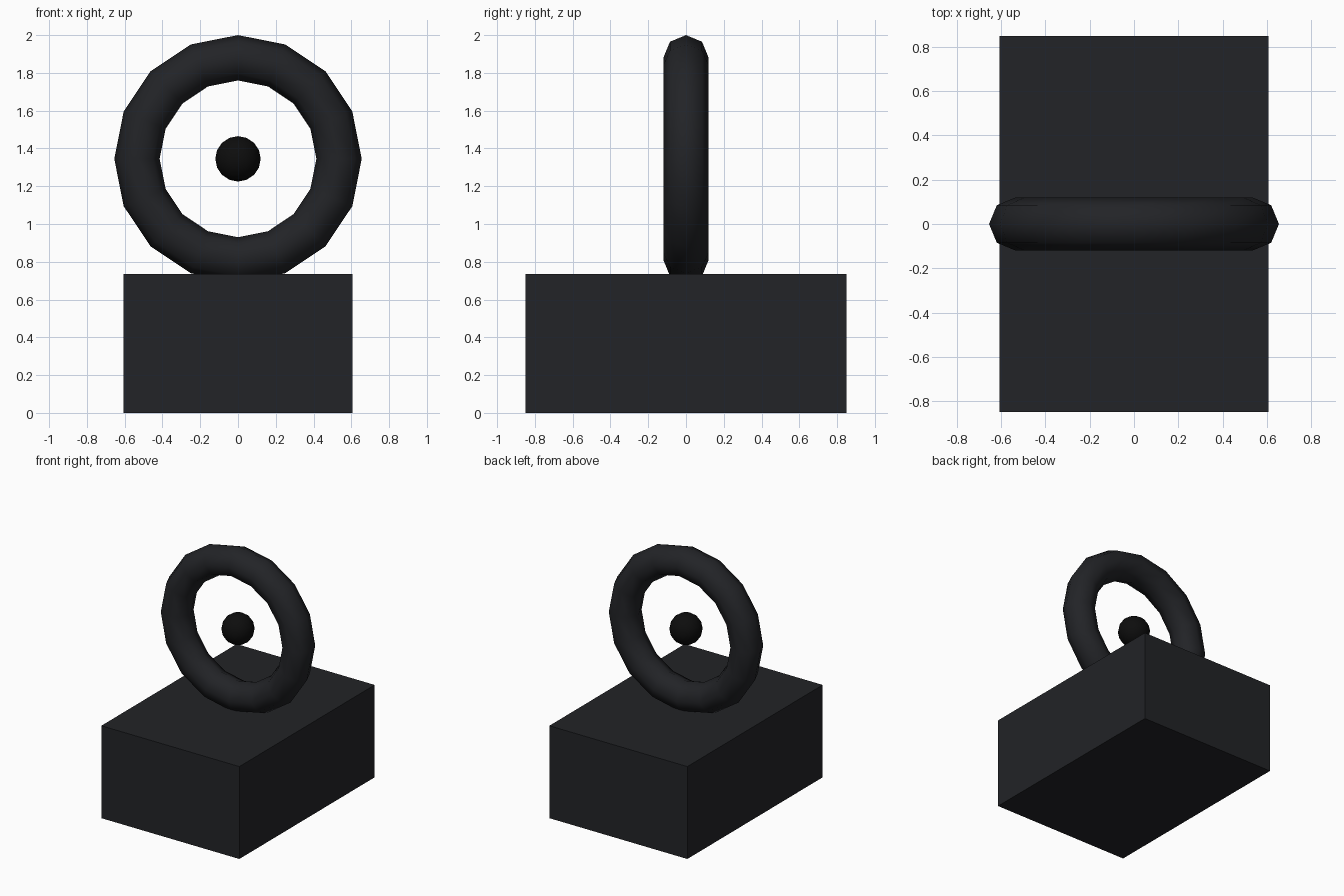
import bpy
import math

if "Cube" in bpy.data.objects:
    bpy.data.objects.remove(bpy.data.objects["Cube"])


def material(name, rgb):
    mat = bpy.data.materials.new(name)
    mat.diffuse_color = (*rgb, 1)
    mat.use_nodes = True
    mat.node_tree.nodes["Principled BSDF"].inputs["Base Color"].default_value = mat.diffuse_color
    return mat


def finish(name, mat, smooth):
    obj = bpy.context.object
    obj.name = name
    obj.data.materials.append(mat)
    if smooth:
        bpy.ops.object.shade_smooth()
    return obj


charcoal = material("charcoal", (0.016, 0.017, 0.02))
black = material("black", (0.004, 0.004, 0.004))

BASE_X, BASE_Y, BASE_Z = 1.214, 1.70, 0.735
RING_Z = 1.345

# Block base
bpy.ops.mesh.primitive_cube_add(size=1, location=(0, 0, BASE_Z / 2))
base = finish("base_block", charcoal, False)
base.scale = (BASE_X, BASE_Y, BASE_Z)
bpy.ops.object.transform_apply(location=False, rotation=False, scale=True)

# Upright ring, sunk slightly into the base
bpy.ops.mesh.primitive_torus_add(
    major_segments=16, minor_segments=8, major_radius=0.535, minor_radius=0.12,
    location=(0, 0, RING_Z), rotation=(math.pi / 2, 0, 0))
finish("upright_ring", charcoal, True)

# Ball floating at the ring centre
bpy.ops.mesh.primitive_uv_sphere_add(
    segments=16, ring_count=8, radius=0.12, location=(0, 0, RING_Z))
finish("centre_ball", black, True)
